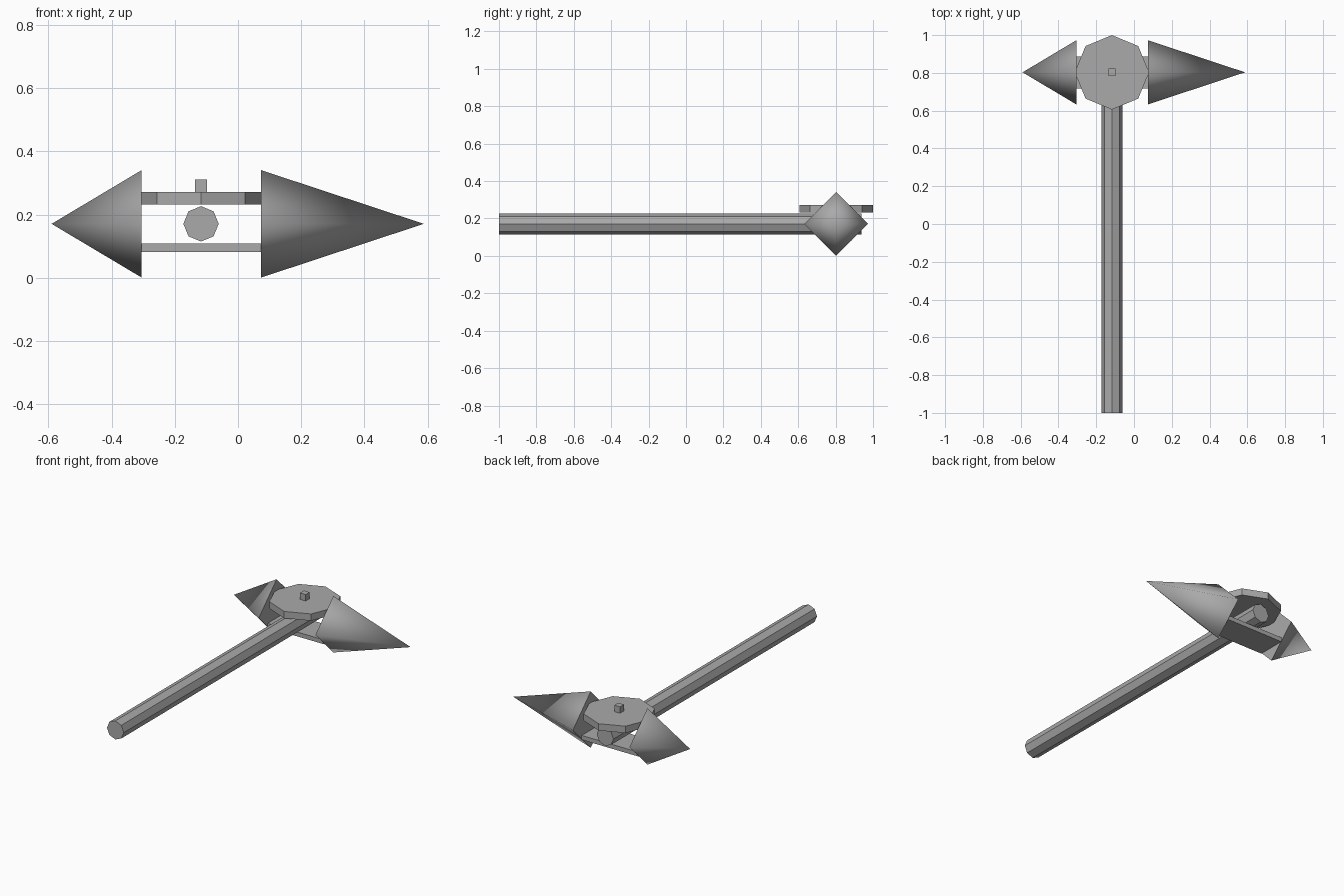
import bpy
import bmesh
from math import pi
from mathutils import Matrix, Vector

cube = bpy.data.objects.get("Cube")
if cube:
    bpy.data.objects.remove(cube, do_unlink=True)

GREY = (0.4, 0.4, 0.4, 1)
mat = bpy.data.materials.new("plain grey")
mat.use_nodes = True
mat.diffuse_color = GREY
mat.node_tree.nodes["Principled BSDF"].inputs["Base Color"].default_value = GREY

# Centre of the tool head
HEAD = Vector((-0.117, 0.803, 0.171))
CONE_RADIUS = 0.17
LEFT_BASE, RIGHT_BASE = 0.073, -0.305


def finish(name, bm):
    """Turn a bmesh into a named grey object."""
    bmesh.ops.recalc_face_normals(bm, faces=bm.faces)
    mesh = bpy.data.meshes.new(name)
    bm.to_mesh(mesh)
    bm.free()
    mesh.materials.append(mat)
    obj = bpy.data.objects.new(name, mesh)
    bpy.context.collection.objects.link(obj)
    return obj


def box(name, centre, size):
    bm = bmesh.new()
    bmesh.ops.create_cube(bm, size=1, matrix=Matrix.Translation(centre) @ Matrix.Diagonal((*size, 1)))
    return finish(name, bm)


def prism(name, centre, radius, depth, turn=Matrix()):
    """Eight-sided prism with corners on its axes."""
    bm = bmesh.new()
    bmesh.ops.create_cone(bm, cap_ends=True, segments=8, radius1=radius, radius2=radius,
                          depth=depth, matrix=Matrix.Translation(centre) @ turn)
    return finish(name, bm)


def spike(name, base_x, tip_x):
    """Smooth four-sided cone lying along x, with a sharp flat base."""
    bm = bmesh.new()
    ring = [bm.verts.new((base_x, HEAD.y + dy * CONE_RADIUS, HEAD.z + dz * CONE_RADIUS))
            for dy, dz in ((1, 0), (0, 1), (-1, 0), (0, -1))]
    tip = bm.verts.new((tip_x, HEAD.y, HEAD.z))
    base = bm.faces.new(ring)
    for i in range(4):
        bm.faces.new((ring[i], ring[(i + 1) % 4], tip)).smooth = True
    for edge in base.edges:
        edge.smooth = False
    return finish(name, bm)


# Handle running from front to back through the head
handle_front, handle_back = -1.0, 0.937
prism("handle", (HEAD.x, (handle_front + handle_back) / 2, HEAD.z), 0.056,
      handle_back - handle_front, Matrix.Rotation(pi / 2, 4, "X"))

# Long and short points of the head
spike("long_point", LEFT_BASE, 0.588)
spike("short_point", RIGHT_BASE, -0.59)

# Plate over the handle with its small peg
prism("top_plate", (HEAD.x, HEAD.y, 0.252), 0.197, 0.041)
box("top_peg", (HEAD.x, HEAD.y, 0.291), (0.038, 0.038, 0.04))

# Flat bar joining the points under the handle
box("lower_bar", ((LEFT_BASE + RIGHT_BASE) / 2, HEAD.y, 0.095),
    (LEFT_BASE - RIGHT_BASE, 0.17, 0.026))
